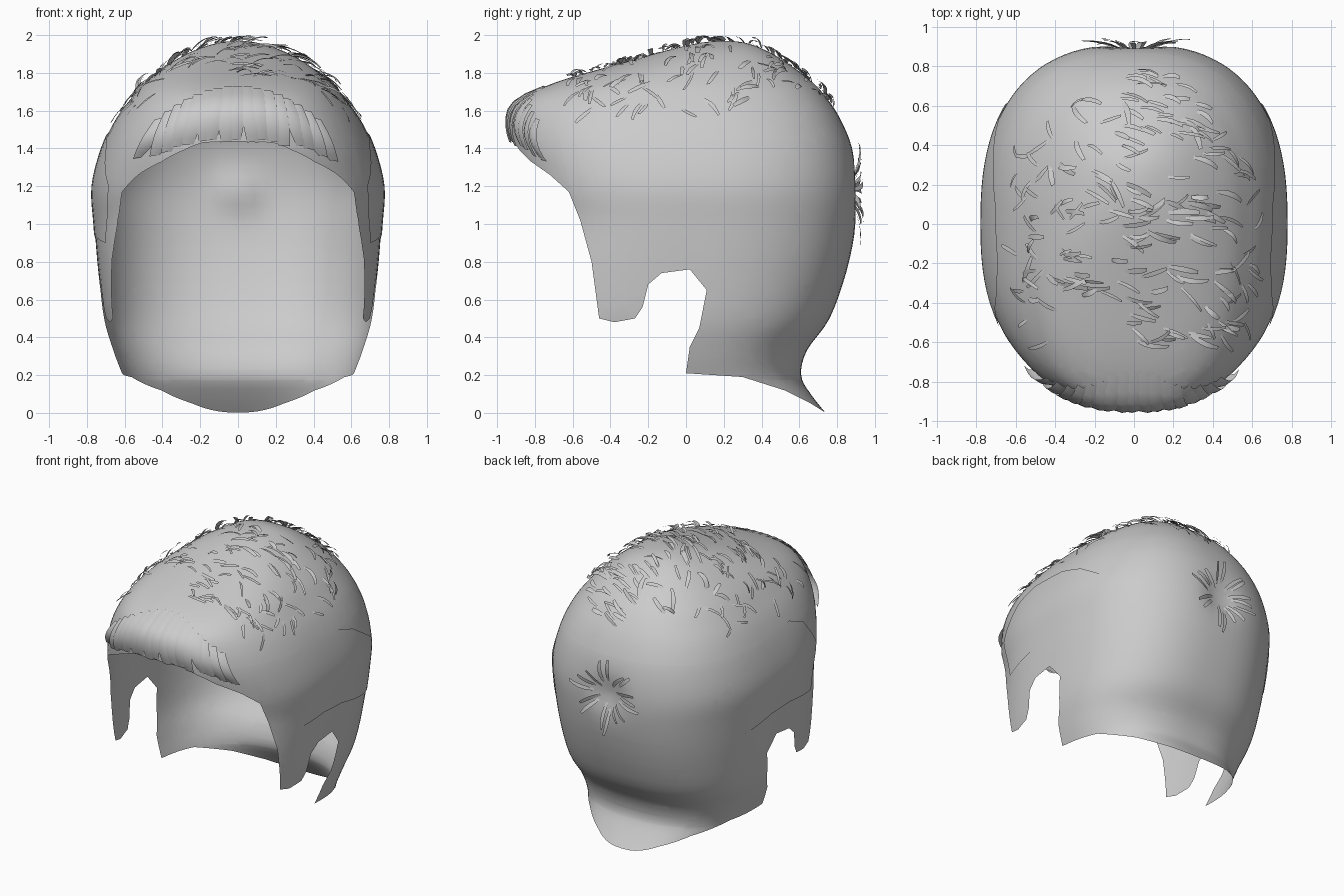
import bpy, bmesh, math, random
from mathutils import Vector
from mathutils.bvhtree import BVHTree

random.seed(7)
old = bpy.data.objects.get("Cube")
if old:
    bpy.data.objects.remove(old, do_unlink=True)

grey = bpy.data.materials.new("hair_grey")
grey.use_nodes = True
grey.diffuse_color = (0.6, 0.6, 0.6, 1)
grey.node_tree.nodes["Principled BSDF"].inputs["Base Color"].default_value = (0.6, 0.6, 0.6, 1)

# Horizontal cross-sections: height, half width, front y, middle y, back y
SECTIONS = [
    (-.05, .50, -.8, 0, .78), (.10, .57, -.8, 0, .66), (.20, .61, -.85, 0, .61),
    (.33, .66, -.92, 0, .64), (.50, .71, -.95, 0, .76), (.75, .74, -.9, 0, .85),
    (1.0, .76, -.84, 0, .90), (1.2, .77, -.87, 0, .91), (1.4, .72, -.92, 0, .88),
    (1.55, .65, -.92, 0, .82), (1.66, .57, -.87, 0, .75), (1.75, .49, -.69, 0, .67),
    (1.85, .36, -.35, .05, .54), (1.92, .23, -.10, .15, .42), (1.96, .10, .08, .2, .31),
    (1.97, 0, .2, .2, .2)]


def section(t):
    """Smoothly interpolated cross-section at fractional index t."""
    last = len(SECTIONS) - 1
    i = min(int(t), last - 1)
    u = t - i
    a, b, c, d = (SECTIONS[max(0, min(last, i + k))] for k in (-1, 0, 1, 2))
    return [q + .5 * u * (r - p + u * (2*p - 5*q + 4*r - s + u * (3*(q - r) + s - p)))
            for p, q, r, s in zip(a, b, c, d)]


def surface(angle, t):
    """Point on the head, each level a squarish oval."""
    z, w, front, mid, back = section(t)
    sin, cos = math.sin(angle), math.cos(angle)
    end = front if cos > 0 else back
    x = w * math.copysign(abs(sin) ** .8, sin)
    y = mid + (end - mid) * abs(cos) ** .8
    if y > .5:  # dimple at the whorl
        y -= .05 * math.exp(-(x * x + (z - 1.17) ** 2) / .012)
    return Vector((x, y, z))


def head_mesh(columns=96, per=4):
    bm = bmesh.new()
    rows = []
    for j in range((len(SECTIONS) - 1) * per):
        rows.append([bm.verts.new(surface(math.tau * i / columns, j / per)) for i in range(columns)])
    for lo, hi in zip(rows, rows[1:]):
        for i in range(columns):
            k = (i + 1) % columns
            bm.faces.new((lo[i], lo[k], hi[k], hi[i]))
    top = bm.verts.new(surface(0, len(SECTIONS) - 1))
    for i in range(columns):
        bm.faces.new((rows[-1][i], rows[-1][(i + 1) % columns], top))
    bm.normal_update()
    return bm


def inside(y, z, poly):
    hit = False
    for (y1, z1), (y2, z2) in zip(poly, poly[1:] + poly[:1]):
        if (z1 > z) != (z2 > z) and y < (y2 - y1) * (z - z1) / (z2 - z1) + y1:
            hit = not hit
    return hit


def trim(bm, poly, keep_inside):
    """Cut along a side outline and discard one side of it."""
    for (y1, z1), (y2, z2) in zip(poly, poly[1:] + poly[:1]):
        bmesh.ops.bisect_plane(bm, geom=bm.verts[:] + bm.edges[:] + bm.faces[:], dist=1e-5,
                               plane_co=(0, y1, z1), plane_no=(0, z2 - z1, y1 - y2))
    gone = []
    for f in bm.faces:
        c = f.calc_center_median()
        if inside(c.y, c.z, poly) != keep_inside:
            gone.append(f)
    bmesh.ops.delete(bm, geom=gone, context='FACES')


def finish(bm, name):
    me = bpy.data.meshes.new(name)
    bm.to_mesh(me)
    bm.free()
    me.materials.append(grey)
    ob = bpy.data.objects.new(name, me)
    bpy.context.collection.objects.link(ob)
    for p in me.polygons:
        p.use_smooth = True


# Main shell with face opening, ear notches and nape edge
OPENING = [(-1.1, 1.45), (-.95, 1.45), (-.91, 1.43), (-.88, 1.39), (-.82, 1.33), (-.72, 1.26),
           (-.62, 1.17), (-.56, 1.02), (-.50, .8), (-.46, .5), (-.38, .48), (-.27, .5),
           (-.23, .56), (-.20, .68), (-.13, .74), (.02, .76), (.11, .65), (.07, .45),
           (.02, .35), (0, .21), (.3, .19), (.52, .12), (.66, .05), (.74, 0), (.9, -.01),
           (.9, -.2), (-1.1, -.2)]
shell = head_mesh()
tree = BVHTree.FromBMesh(shell)
trim(shell, OPENING, False)
finish(shell, "hair_shell")

# Slightly raised layer over each side
LAYER = [(-.43, .9), (-.1, .95), (.1, .94), (.57, .83), (.62, .98), (.6, 1.2),
         (.3, 1.39), (.1, 1.46), (-.2, 1.48), (-.35, 1.42), (-.52, 1.2)]
layer = head_mesh()
for v in layer.verts:
    v.co += v.normal * .006
trim(layer, LAYER, True)
finish(layer, "side_layers")


def strip(bm, path, across, widths, normal, arch=0):
    """Ribbon of hair along a path, optionally arched across."""
    prev = None
    for p, w in zip(path, widths):
        row = [bm.verts.new(p - across * w), bm.verts.new(p + normal * arch),
               bm.verts.new(p + across * w)]
        if prev:
            for k in (0, 1):
                bm.faces.new((prev[k], prev[k + 1], row[k + 1], row[k]))
        prev = row


def tuft(bm, origin, ray, heading, length, width, lift):
    """Small curved lock resting on the shell where a ray meets it."""
    p, n, _, _ = tree.ray_cast(Vector(origin), Vector(ray))
    if p is None:
        return
    if n.dot(Vector(ray)) > 0:
        n = -n
    d = Vector(heading)
    d = (d - n * d.dot(n)).normalized()
    side = n.cross(d)
    bend = random.uniform(-.3, .3)
    path = []
    for i in range(6):
        s = i / 5
        run = length * s
        rise = .004 + lift * math.sin(2.2 * s) - .4 * run * run
        path.append(p + d * run + side * bend * run * s + n * rise)
    roll = (side + n * random.uniform(-.4, .4)).normalized()
    strip(bm, path, roll, [width * (.6 + .4 * math.sin(.6 * i)) for i in range(6)], n)


# Loose locks over the roof: count, x range, y range, sweep in degrees
PATCHES = [(44, (-.05, .45), (-.6, .1), -12), (16, (-.35, 0), (-.45, .1), -5),
           (16, (-.6, -.35), (-.4, .1), 5), (30, (-.5, 0), (.05, .65), -25),
           (32, (-.1, .32), (.45, .78), -28), (16, (.15, .6), (0, .45), -10)]
roof = bmesh.new()
for count, xs, ys, sweep in PATCHES:
    for _ in range(count):
        ang = math.radians(random.gauss(sweep, 18))
        tuft(roof, (random.uniform(*xs), random.uniform(*ys), 3), (0, 0, -1),
             (math.cos(ang), math.sin(ang), 0), random.uniform(.08, .16),
             random.uniform(.008, .016), random.uniform(.01, .035))
finish(roof, "roof_locks")

# Loose locks high on each side
sides = bmesh.new()
for s in (-1, 1):
    for _ in range(20):
        tuft(sides, (2 * s, random.uniform(-.6, .45), random.uniform(1.58, 1.8)), (-s, 0, 0),
             (0, random.uniform(-.8, .8), -.7), random.uniform(.07, .14), .011, .01)
finish(sides, "side_locks")

# Whorl of locks radiating at the back
whorl = bmesh.new()
for i in range(16):
    a = math.tau * i / 16 + random.uniform(-.15, .15)
    r = random.uniform(.06, .12)
    c, s = math.cos(a), math.sin(a)
    tuft(whorl, (r * c, 3, 1.18 + r * s), (0, -1, 0), (c, 0, s),
         random.uniform(.1, .2), .014, random.uniform(.008, .025))
finish(whorl, "back_whorl")

# Rolled fringe of overlapping locks
fringe = bmesh.new()
COUNT = 17
for i in range(COUNT):
    x0 = -.48 + .96 * i / (COUNT - 1)
    lean = random.uniform(-.015, .015)
    top = 1.73 - .75 * x0 * x0
    drop = top - 1.445 + .45 * x0 * x0 + random.uniform(-.008, .012)
    path = []
    for k in range(8):
        s = k / 7
        x = x0 * (.86 + .22 * s) + lean * s
        p, _, _, _ = tree.ray_cast(Vector((x, -3, top - drop * s)), Vector((0, 1, 0)))
        path.append(p + Vector((0, -.004 - .025 * math.sin(math.pi * s), 0)))
    tilt = Vector((1, .9 * x0 + random.uniform(-.15, .15), -.3 * x0)).normalized()
    widths = [.03 + .014 * math.sin(math.pi * k / 7) for k in range(8)]
    strip(fringe, path, tilt, widths, Vector((x0, -1, .2)).normalized(), .01)
finish(fringe, "fringe_locks")
